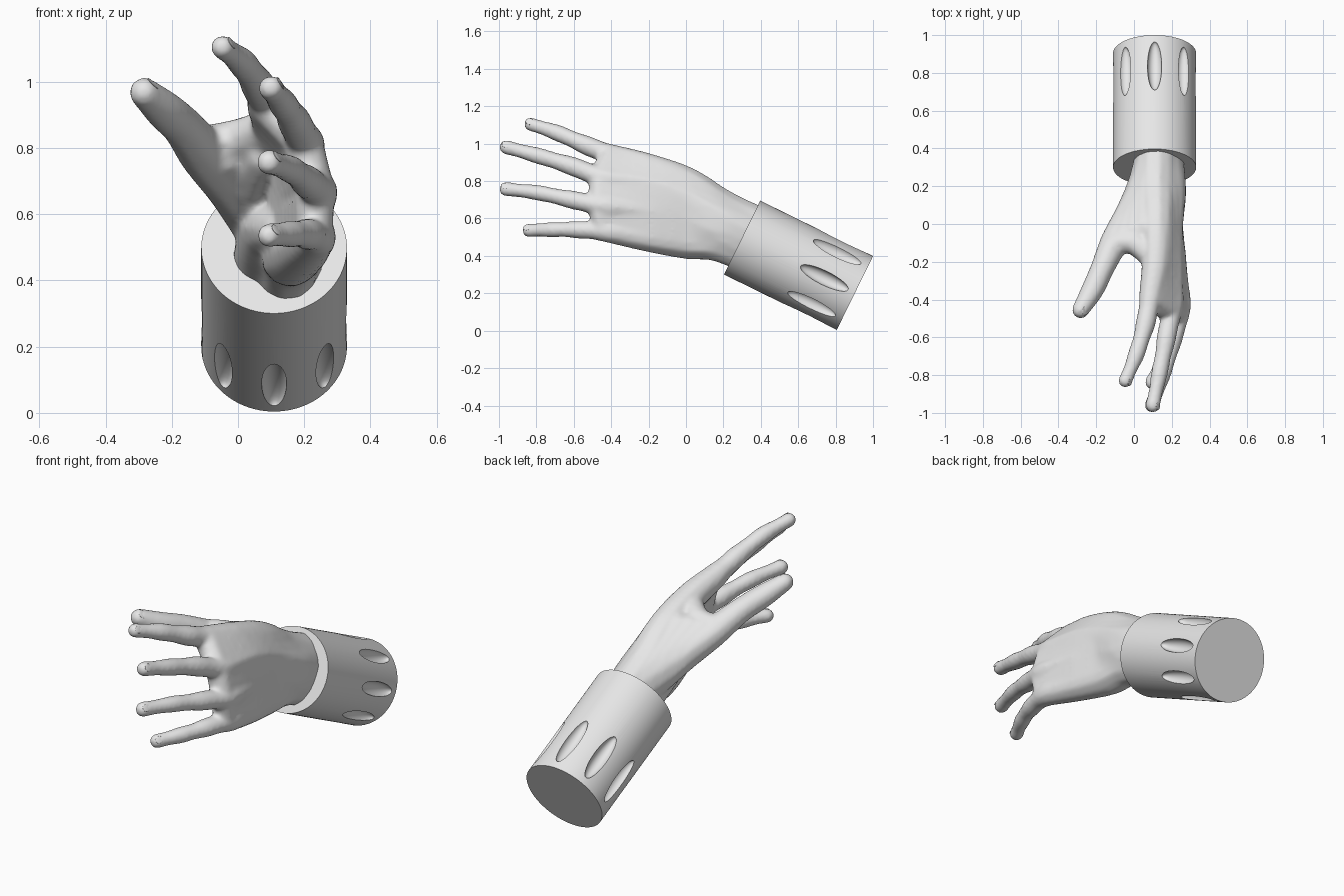
import bpy, bmesh, math
from mathutils import Vector, Matrix

cube = bpy.data.objects.get("Cube")
if cube:
    bpy.data.objects.remove(cube, do_unlink=True)

grey = bpy.data.materials.new("light grey")
grey.use_nodes = True
grey.diffuse_color = (0.8, 0.8, 0.8, 1)
grey.node_tree.nodes["Principled BSDF"].inputs["Base Color"].default_value = grey.diffuse_color


def add_object(name, mesh):
    mesh.materials.append(grey)
    obj = bpy.data.objects.new(name, mesh)
    bpy.context.collection.objects.link(obj)
    return obj


def make_object(name, bm):
    mesh = bpy.data.meshes.new(name)
    bm.to_mesh(mesh)
    bm.free()
    return add_object(name, mesh)


def activate(obj):
    bpy.ops.object.select_all(action='DESELECT')
    obj.select_set(True)
    bpy.context.view_layer.objects.active = obj


def spline(points, t):
    """Catmull-Rom through points of (x, y, z, radius)."""
    last = len(points) - 1
    i = min(int(t), last - 1)
    f = t - i
    a, b, c, d = (points[max(0, min(last, k))] for k in range(i - 1, i + 3))
    return b + (c - a) * f / 2 + (a * 2 - b * 5 + c * 4 - d) * f**2 / 2 + (b * 3 - a - c * 3 + d) * f**3 / 2


# One ball, copied along every limb
ball = bmesh.new()
bmesh.ops.create_icosphere(ball, subdivisions=2, radius=1)
ball_verts = [v.co.copy() for v in ball.verts]
ball_faces = [[v.index for v in f.verts] for f in ball.faces]
ball.free()
skin_verts, skin_faces = [], []


def add_limb(points, pinch=0.0):
    """Fill a rounded limb with closely spaced balls, slimmer between joints."""
    steps = 10
    for k in range((len(points) - 1) * steps + 1):
        t = k / steps
        p = spline(points, t)
        radius = p[3] * (1 - pinch * math.sin(math.pi * t)**2)
        start = len(skin_verts)
        skin_verts.extend(p.xyz + v * radius for v in ball_verts)
        skin_faces.extend([start + i for i in face] for face in ball_faces)


def add_web(near, far, count):
    """Fill the space between two limbs with blended limbs."""
    for k in range(1, count + 1):
        add_limb([a.lerp(b, k / (count + 1)) for a, b in zip(near, far)])


def path(*rows):
    return [Vector(r) for r in rows]


# Palm rays run from the wrist to each knuckle
palm = [
    path((.12, .40, .55, .11), (.115, .2, .645, .108), (.12, 0, .785, .094), (.115, -.2, .872, .078)),
    path((.15, .38, .50, .11), (.17, .2, .585, .108), (.172, 0, .70, .092), (.185, -.2, .775, .078)),
    path((.15, .34, .45, .105), (.175, .18, .53, .105), (.172, 0, .60, .092), (.2, -.2, .635, .08)),
    path((.14, .32, .40, .09), (.16, .15, .465, .093), (.165, 0, .475, .093), (.2, -.2, .50, .081)),
]
# Fingers: knuckle, two joints and tip, from index to little finger
fingers = [
    path((.09, -.37, .927, .065), (.06, -.53, .99, .054), (.012, -.69, 1.058, .046), (-.046, -.83, 1.104, .038)),
    path((.2, -.42, .81, .065), (.17, -.61, .88, .053), (.135, -.79, .935, .046), (.1, -.96, .981, .04)),
    path((.24, -.43, .665, .064), (.207, -.61, .70, .051), (.155, -.79, .737, .044), (.094, -.96, .757, .04)),
    path((.237, -.41, .53, .062), (.207, -.58, .54, .049), (.155, -.72, .54, .043), (.094, -.838, .536, .038)),
]
thumb = path((.06, .22, .58, .088), (-.01, .06, .685, .089), (-.1, -.09, .78, .078),
             (-.165, -.23, .862, .065), (-.22, -.35, .912, .061), (-.283, -.455, .968, .047))
thumb_web = path((-.1, -.1, .81, .06), (0, -.1, .825, .065), (.09, -.17, .855, .065))
thumb_pad = path((.04, .14, .62, .085), (.05, 0, .71, .08), (.08, -.12, .78, .07))
palm_heel = path((.095, .34, .47, .115), (.095, .2, .52, .105), (.1, .06, .56, .09), (.14, -.1, .55, .07))

# Hand: all limbs fused into one smooth skin
rays = [p + [f[0].lerp(f[1], 0.2)] for p, f in zip(palm, fingers)]
for near, far in zip(rays, rays[1:]):
    add_web(near, far, 4)
add_web(thumb[:3], palm[0][:3], 3)
for p, f in zip(palm, fingers):
    add_limb(p + f[:1])
    add_limb(p[-1:] + f, 0.08)
for limb in (thumb, thumb_web, thumb_pad, palm_heel):
    add_limb(limb)
skin = bpy.data.meshes.new("hand")
skin.from_pydata(skin_verts, [], skin_faces)
hand = add_object("hand", skin)
remesh = hand.modifiers.new("fuse", 'REMESH')
remesh.mode = 'VOXEL'
remesh.voxel_size = 0.011
remesh.use_smooth_shade = True
smooth = hand.modifiers.new("soften", 'SMOOTH')
smooth.factor = 0.5
smooth.iterations = 8

# Nails: thin oval plates set into the back of each fingertip
names = ["index", "middle", "ring", "little", "thumb"]
for name, limb in zip(names, fingers + [thumb]):
    tip, before = limb[-1], limb[-2]
    along = (tip.xyz - before.xyz).normalized()
    back = Vector((.6, -.5, .5)) if name != "thumb" else Vector((.2, -.6, .8))
    back = (back - along * back.dot(along)).normalized()
    side = back.cross(along)
    r = tip[3]
    frame = Matrix((along, side, back)).transposed().to_4x4()
    frame.translation = tip.xyz + back * r * 0.8
    bm = bmesh.new()
    bmesh.ops.create_uvsphere(bm, u_segments=24, v_segments=12, radius=1,
                              matrix=frame @ Matrix.Diagonal((r * 0.6, r * 0.5, 0.004, 1)))
    nail = make_object(name + "_nail", bm)
    activate(nail)
    bpy.ops.object.shade_smooth()

# Cuff: a tilted cylinder whose local z runs away from the hand
axis = Vector((0, .6, -.295)).normalized()
up = Vector((0, .295, .6)).normalized()
length, radius = 0.672, 0.22
tilt = Matrix((up.cross(axis), up, axis)).transposed().to_4x4()
tilt.translation = Vector((.109, .3, .498))

bm = bmesh.new()
bmesh.ops.create_cone(bm, cap_ends=True, segments=96, radius1=radius, radius2=radius, depth=length,
                      matrix=tilt @ Matrix.Translation((0, 0, length / 2)))
cuff = make_object("cuff", bm)

# Eight oval finger grooves around the far end of the cuff
bm = bmesh.new()
for k in range(8):
    place = Matrix.Rotation(math.tau * k / 8, 4, 'Z') @ Matrix.Translation((radius, 0, .49))
    bmesh.ops.create_uvsphere(bm, u_segments=24, v_segments=16, radius=1,
                              matrix=tilt @ place @ Matrix.Diagonal((.04, .038, .142, 1)))
cutter = make_object("groove_cutter", bm)
cutter.hide_render = True
cut = cuff.modifiers.new("grooves", 'BOOLEAN')
cut.operation = 'DIFFERENCE'
cut.object = cutter
activate(cuff)
bpy.ops.object.modifier_apply(modifier=cut.name)
bpy.data.objects.remove(cutter, do_unlink=True)
bpy.ops.object.shade_smooth_by_angle(angle=math.radians(30))
